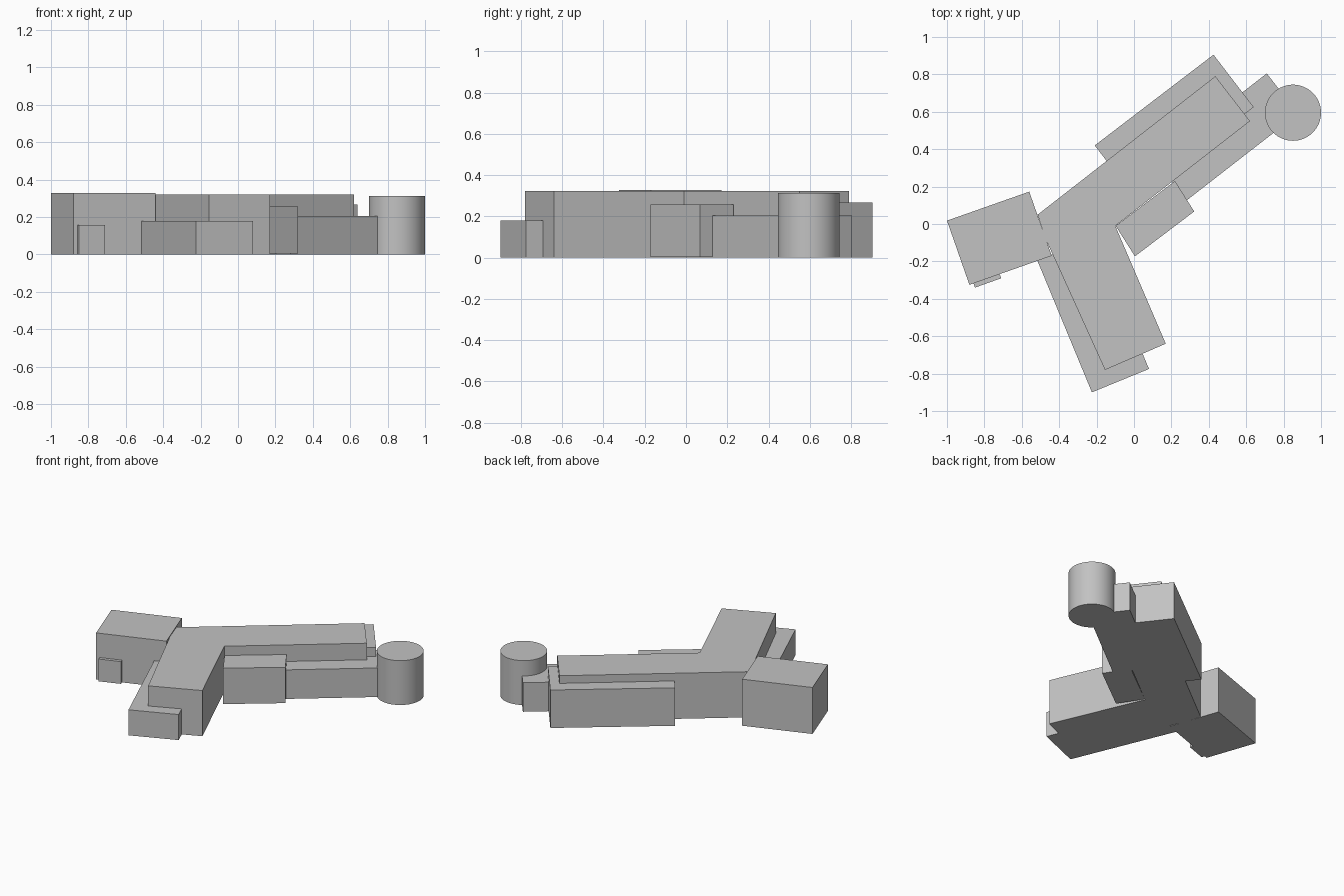
import bpy
import bmesh
from mathutils import Vector
from math import radians

cube = bpy.data.objects.get("Cube")
if cube:
    bpy.data.objects.remove(cube, do_unlink=True)

# One plain grey for the whole massing model
grey = bpy.data.materials.new("plain grey")
grey.use_nodes = True
GREY = (0.54, 0.54, 0.54, 1.0)
grey.diffuse_color = GREY
bsdf = next(n for n in grey.node_tree.nodes if n.type == "BSDF_PRINCIPLED")
bsdf.inputs["Base Color"].default_value = GREY


def prism(name, outline, top, base=0.0):
    """Extrude a counter-clockwise footprint from base to top."""
    bm = bmesh.new()
    face = bm.faces.new([bm.verts.new((x, y, base)) for x, y in outline])
    result = bmesh.ops.extrude_face_region(bm, geom=[face], use_keep_orig=True)
    verts = [v for v in result["geom"] if isinstance(v, bmesh.types.BMVert)]
    bmesh.ops.translate(bm, verts=verts, vec=(0, 0, top - base))
    bmesh.ops.recalc_face_normals(bm, faces=bm.faces)
    mesh = bpy.data.meshes.new(name)
    bm.to_mesh(mesh)
    bm.free()
    mesh.materials.append(grey)
    obj = bpy.data.objects.new(name, mesh)
    bpy.context.collection.objects.link(obj)
    return obj


def block(name, corner, along, side, top, base=0.0):
    """Rotated box from three footprint corners."""
    a, b, c = Vector(corner), Vector(along), Vector(side)
    return prism(name, [a, b, b + c - a, c], top, base)


# Bent main building with two long wings
prism("main_building", [(-0.515, 0.05), (-0.47, -0.085), (-0.155, -0.78),
                        (0.17, -0.64), (-0.1, -0.01), (0.62, 0.55),
                        (0.435, 0.79)], 0.322)

# Taller hall at the west end, with its small porch
block("west_hall", (-0.88, -0.325), (-0.44, -0.17), (-1.0, 0.018), 0.328)
block("west_porch", (-0.85, -0.34), (-0.71, -0.29), (-0.865, -0.30), 0.157)

# Lower annexes beside the wings
block("south_annex", (-0.225, -0.9), (0.08, -0.775), (-0.517, -0.195), 0.18)
block("north_annex", (0.64, 0.625), (0.425, 0.905), (0.005, 0.14), 0.268)
block("entrance_block", (0.005, -0.173), (0.322, 0.067), (-0.098, -0.01),
      0.257, 0.004)
block("tower_link", (0.28, 0.125), (0.877, 0.589), (0.113, 0.341), 0.205)

# Round tower at the east end
bpy.ops.mesh.primitive_cylinder_add(vertices=64, radius=0.15, depth=0.313,
                                    location=(0.85, 0.595, 0.1565))
tower = bpy.context.object
tower.name = "round_tower"
tower.data.materials.append(grey)
bpy.ops.object.shade_smooth_by_angle(angle=radians(30))
